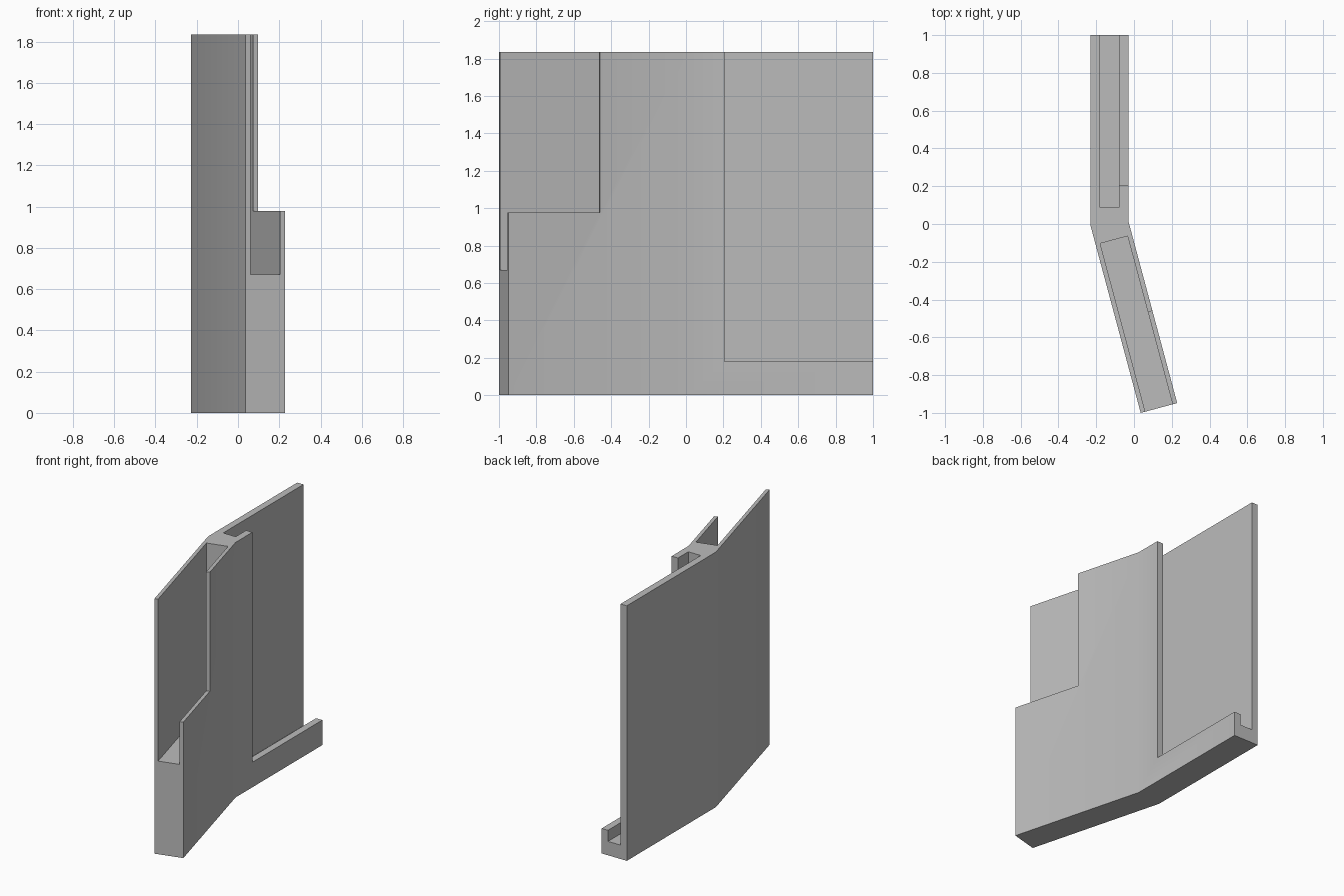
import bpy, bmesh, math
from mathutils import Vector, Matrix

if "Cube" in bpy.data.objects:
    bpy.data.objects.remove(bpy.data.objects["Cube"], do_unlink=True)

HEIGHT, THICK, BEND = 1.835, 0.2, math.radians(15)
LEFT_X, MITRE = -0.229, 0.013
RIGHT_X = LEFT_X + THICK

# Each arm of the bent panel has its own frame: along the arm, across its thickness
origin = Vector((LEFT_X, -MITRE))
front_arm = (Vector((math.sin(BEND), -math.cos(BEND))), Vector((math.cos(BEND), math.sin(BEND))))
back_arm = (Vector((0, 1)), Vector((1, 0)))
front_len = (1 - MITRE) / math.cos(BEND)


def point(arm, along, across):
    return origin + arm[0] * along + arm[1] * across


def prism(name, outline, z0, z1):
    """Extrude a plan outline between two heights."""
    bm = bmesh.new()
    face = bm.faces.new([bm.verts.new((p[0], p[1], z0)) for p in outline])
    new = bmesh.ops.extrude_face_region(bm, geom=[face])["geom"]
    bmesh.ops.translate(bm, vec=(0, 0, z1 - z0),
                        verts=[v for v in new if isinstance(v, bmesh.types.BMVert)])
    bmesh.ops.recalc_face_normals(bm, faces=bm.faces)
    mesh = bpy.data.meshes.new(name)
    bm.to_mesh(mesh)
    bm.free()
    obj = bpy.data.objects.new(name, mesh)
    bpy.context.collection.objects.link(obj)
    return obj


def cut(target, name, arm, along, across, floor):
    """Remove a box, open at the top and at the arm's end."""
    end = 1.5
    corners = [point(arm, a, c) for a, c in
               ((along, across[0]), (end, across[0]), (end, across[1]), (along, across[1]))]
    cutter = prism(name, corners, floor, HEIGHT + 0.3)
    cutter.hide_render = True
    mod = target.modifiers.new(name, 'BOOLEAN')
    mod.operation = 'DIFFERENCE'
    mod.solver = 'EXACT'
    mod.object = cutter
    bpy.context.view_layer.objects.active = target
    bpy.ops.object.modifier_apply(modifier=name)
    bpy.data.objects.remove(cutter, do_unlink=True)


# Bent solid panel
panel = prism("bent_wall_panel", [
    (LEFT_X, 1), origin, point(front_arm, front_len, 0),
    point(front_arm, front_len, THICK), (RIGHT_X, MITRE), (RIGHT_X, 1)], 0, HEIGHT)

# Slots inside each arm, then the cut-away parts of the right-hand skin
cut(panel, "back_slot", back_arm, 0.1, (0.05, 0.15), 0.1)
cut(panel, "front_slot", front_arm, 0.1, (0.025, 0.175), 0.67)
cut(panel, "back_skin_cutaway", back_arm, 0.218, (0.1, 0.4), 0.18)
cut(panel, "front_skin_cutaway", front_arm, 0.516, (0.1, 0.4), 0.978)

# Plain grey finish
grey = bpy.data.materials.new("plain_grey")
grey.use_nodes = True
colour = (0.5, 0.5, 0.5, 1)
grey.diffuse_color = colour
grey.node_tree.nodes["Principled BSDF"].inputs["Base Color"].default_value = colour
panel.data.materials.clear()
panel.data.materials.append(grey)

# Soft shading over the bend, sharp edges elsewhere
bpy.ops.object.select_all(action='DESELECT')
panel.select_set(True)
bpy.context.view_layer.objects.active = panel
bpy.ops.object.shade_smooth_by_angle(angle=math.radians(30))
